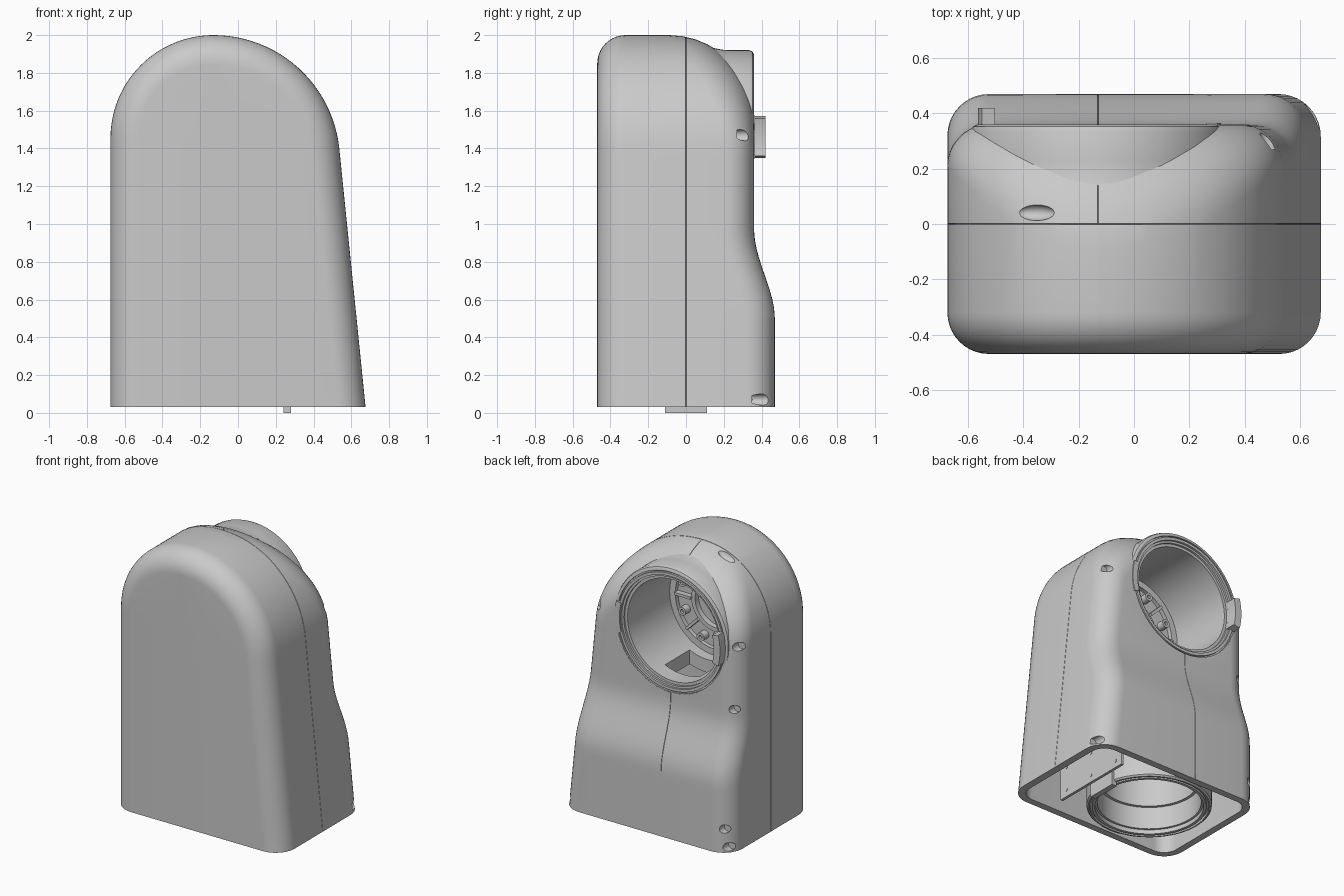
import bpy, bmesh, math
from mathutils import Matrix, Vector

if "Cube" in bpy.data.objects:
    bpy.data.objects.remove(bpy.data.objects["Cube"])

GREY = bpy.data.materials.new("light grey")
GREY.use_nodes = True
GREY.diffuse_color = (0.59, 0.59, 0.59, 1)
GREY.node_tree.nodes["Principled BSDF"].inputs["Base Color"].default_value = GREY.diffuse_color

CX, HOLE_Z, BASE, FLOOR = -0.13, 1.46, 0.03, -0.17
PORT = Matrix.Translation((CX, 0, HOLE_Z)) @ Matrix.Rotation(-math.pi / 2, 4, "X")


def make(name, bm):
    bmesh.ops.recalc_face_normals(bm, faces=bm.faces[:])
    me = bpy.data.meshes.new(name)
    bm.to_mesh(me)
    bm.free()
    me.materials.append(GREY)
    ob = bpy.data.objects.new(name, me)
    bpy.context.collection.objects.link(ob)
    return ob


def smooth(ob, angle=30):
    ob.data.shade_smooth()
    ob.data.set_sharp_from_angle(angle=math.radians(angle))


def box(name, centre, size):
    bm = bmesh.new()
    bmesh.ops.create_cube(bm, size=1, matrix=Matrix.Translation(centre) @ Matrix.Diagonal((*size, 1)))
    return make(name, bm)


def rod(name, centre, radius, depth, axis="Y"):
    bm = bmesh.new()
    turn = Matrix.Rotation(math.pi / 2, 4, "Y" if axis == "X" else "X")
    bmesh.ops.create_cone(bm, cap_ends=True, segments=72 if radius > 0.1 else 20, radius1=radius,
                          radius2=radius, depth=depth, matrix=Matrix.Translation(centre) @ turn)
    ob = make(name, bm)
    smooth(ob)
    return ob


def lathe(name, profile, matrix):
    bm = bmesh.new()
    vs = [bm.verts.new((r, 0, h)) for r, h in profile]
    es = [bm.edges.new(p) for p in zip(vs, vs[1:])]
    bmesh.ops.spin(bm, geom=vs + es, cent=(0, 0, 0), axis=(0, 0, 1), angle=2 * math.pi, steps=72)
    bmesh.ops.remove_doubles(bm, verts=bm.verts[:], dist=0.0001)
    bm.transform(matrix)
    ob = make(name, bm)
    smooth(ob)
    return ob


def arc_tab(name, middle, r0, r1, h0, h1):
    """Block that follows the rim of the rear port."""
    bm = bmesh.new()
    rows = []
    for k in range(9):
        a = middle + 0.52 * (k / 8 - 0.5)
        rows.append([bm.verts.new((r * math.cos(a), r * math.sin(a), h))
                     for r, h in ((r0, h0), (r1, h0), (r1, h1), (r0, h1))])
    for a, b in zip(rows, rows[1:]):
        for i in range(4):
            bm.faces.new((a[i], a[i - 1], b[i - 1], b[i]))
    bm.faces.new(rows[0])
    bm.faces.new(rows[-1])
    bm.transform(PORT)
    smooth(make(name, bm))


def cut(ob, cutters):
    bpy.context.view_layer.objects.active = ob
    for c in cutters:
        c.hide_render = True
        mod = ob.modifiers.new("cut", "BOOLEAN")
        mod.operation, mod.solver, mod.object = "DIFFERENCE", "EXACT", c
        bpy.ops.object.modifier_apply(modifier=mod.name)
        bpy.data.objects.remove(c)
    smooth(ob)


def outline():
    """Paired left and right edge points with outward normals, bottom to top."""
    tilt, straight, arc = math.radians(5.8), 30, 24
    sides = []
    for sign, radius, zc, a in ((-1, 0.545, 1.455, 0), (1, 0.67, 1.33, tilt)):
        n = Vector((sign * math.cos(a), math.sin(a)))
        end = Vector((CX, zc)) + n * radius
        foot = Vector((end.x + (end.y - BASE) * math.tan(a), BASE))
        pts = [(foot.lerp(end, k / straight), n) for k in range(straight)]
        for k in range(arc + 1):
            t = a + (math.pi / 2 - a) * k / arc
            n = Vector((sign * math.cos(t), math.sin(t)))
            pts.append((Vector((CX, zc)) + n * radius, n))
        sides.append(pts)
    return sides


def back_y(z):
    t = min(1, max(0, (z - 0.5) / 0.47))
    return 0.47 - 0.11 * t * t * (3 - 2 * t)


def body(inset, floor):
    """Rounded housing; inset shrinks it to make the cavity."""
    left, right = outline()
    m = len(left) - 1
    loop = left + right[m - 1::-1]
    n = len(loop)
    bm = bmesh.new()
    steps = 10
    rings = []

    def point(i, d):
        p, normal = loop[i]
        q = p - normal * (d + inset)
        return q.x, (floor if i in (0, n - 1) else max(q.y, floor + 0.01))

    for j in range(steps + 1):        # front fillet
        a, r = math.pi / 2 * (1 - j / steps), 0.15 - inset
        ring = []
        for i in range(n):
            x, z = point(i, r * (1 - math.cos(a)))
            ring.append(bm.verts.new((x, -0.47 + inset + r * (1 - math.sin(a)), z)))
        rings.append(ring)
    for j in range(steps + 1):        # back fillet, wider over the crown
        a = math.pi / 2 * j / steps
        ring = []
        for i in range(n):
            r = 0.15 + 0.3 * max(0, loop[i][1].y) ** 2 - inset
            x, z = point(i, r * (1 - math.cos(a)))
            ring.append(bm.verts.new((x, back_y(z) - inset - r * (1 - math.sin(a)), z)))
        rings.append(ring)
    for a, b in zip(rings, rings[1:]):
        for i in range(n):
            k = (i + 1) % n
            bm.faces.new((a[i], a[k], b[k], b[i]))
    for ring in (rings[0], rings[-1]):
        for i in range(m - 1):
            bm.faces.new((ring[i], ring[i + 1], ring[n - 2 - i], ring[n - 1 - i]))
        bm.faces.new((ring[m - 1], ring[m], ring[m + 1]))
    return bm


# Housing shell with fine parting grooves round the middle and down the back
bm = body(0, BASE)
bmesh.ops.recalc_face_normals(bm, faces=bm.faces[:])
W = 0.0015
for w in (-W, 0, W):
    for co, no in (((0, w, 0), (0, 1, 0)), ((CX + w, 0, 0), (1, 0, 0))):
        bmesh.ops.bisect_plane(bm, geom=bm.verts[:] + bm.edges[:] + bm.faces[:],
                               plane_co=co, plane_no=no, dist=0.00001)
bm.normal_update()
sunk = [v for v in bm.verts if v.co.z > BASE + 0.001
        and (abs(v.co.y) < W / 4 or (v.co.y > W / 4 and abs(v.co.x - CX) < W / 4))]
moves = [(v, v.normal * 0.004) for v in sunk]
for v, d in moves:
    v.co -= d
shell = make("housing_shell", bm)

cutters = [make("cavity_cutter", body(0.05, -0.1)),
           rod("port_cutter", (CX, 0.6, HOLE_Z), 0.435, 1.0)]
for x, y, z in ((0.485, 0.27, 1.47), (0.645, 0.35, 0.07), (-0.635, 0.27, 1.47),
                (-0.615, 0.29, 1.02), (-0.615, 0.4, 0.2), (-0.635, 0.38, 0.07)):
    cutters.append(rod("screw_pocket_cutter", (x, y + 0.2, z), 0.03, 0.4))
bm = bmesh.new()
bmesh.ops.create_uvsphere(bm, u_segments=24, v_segments=12, radius=1,
                          matrix=Matrix.Translation((-0.355, 0.042, 1.95)) @ Matrix.Rotation(-0.35, 4, "Y")
                          @ Matrix.Diagonal((0.072, 0.03, 0.035, 1)))
cutters.append(make("top_pocket_cutter", bm))
cut(shell, cutters)

# Rear port: stepped tube with a recessed floor
port = lathe("rear_port", [(0, FLOOR - 0.06), (0.46, FLOOR - 0.06), (0.46, 0.1), (0.48, 0.11), (0.47, 0.155),
                           (0.463, 0.19), (0.46, 0.23), (0.46, 0.335), (0.453, 0.352),
                           (0.44, 0.359), (0.43, 0.359), (0.43, 0.345), (0.42, 0.345), (0.42, 0.36),
                           (0.4, 0.36), (0.4, 0.345), (0.385, 0.345), (0.385, 0.33), (0.365, 0.33),
                           (0.365, FLOOR + 0.02), (0.32, FLOOR + 0.02), (0.32, FLOOR - 0.01),
                           (0.2, FLOOR - 0.01), (0.2, FLOOR + 0.01), (0.17, FLOOR + 0.01),
                           (0.17, FLOOR - 0.03), (0, FLOOR - 0.03)], PORT)
cut(port, [box("cable_opening_cutter", (CX + 0.01, 0.07, 1.07), (0.28, 0.28, 0.3))])

# Ribs and screw bosses on the port floor
for k in range(8):
    a = 2 * math.pi * k / 8
    rib = box("port_rib", (0, 0, 0), (0.13, 0.04, 0.02))
    rib.location = Vector((CX, FLOOR + 0.01, HOLE_Z)) + Vector((math.cos(a), 0, math.sin(a))) * 0.26
    rib.rotation_euler.y = -a
    a += math.pi / 8
    spot = Vector((CX, FLOOR + 0.015, HOLE_Z)) + Vector((math.cos(a), 0, math.sin(a))) * 0.27
    boss = rod("port_boss", spot, 0.03, 0.06)
    cut(boss, [rod("boss_hole_cutter", spot + Vector((0, 0.03, 0)), 0.013, 0.04)])

# Locating tabs of the ports
arc_tab("rear_port_tab", math.pi, 0.385, 0.435, 0.33, 0.42)
arc_tab("rear_port_small_tab", 0, 0.405, 0.445, 0.33, 0.366)
box("bottom_port_tab", (0.26, 0, 0.05), (0.04, 0.22, 0.1))

# Bottom port: stepped tube closed above
lathe("bottom_port", [(0, 0.55), (0.41, 0.55), (0.41, 0.04), (0.40, BASE), (0.39, BASE), (0.39, 0.05),
                      (0.375, 0.05), (0.375, BASE), (0.355, BASE), (0.355, 0.06), (0.34, 0.06),
                      (0.34, 0.22), (0.32, 0.22), (0.32, 0.5), (0, 0.5)],
      Matrix.Translation((CX, 0, 0)))

# Circuit plate beside the bottom port
box("circuit_plate", (0.35, -0.01, 0.28), (0.02, 0.62, 0.48))
for y in (-0.26, -0.01, 0.24):
    for z in (0.09, 0.26, 0.43):
        rod("plate_screw", (0.361, y, z), 0.012, 0.004, "X")
